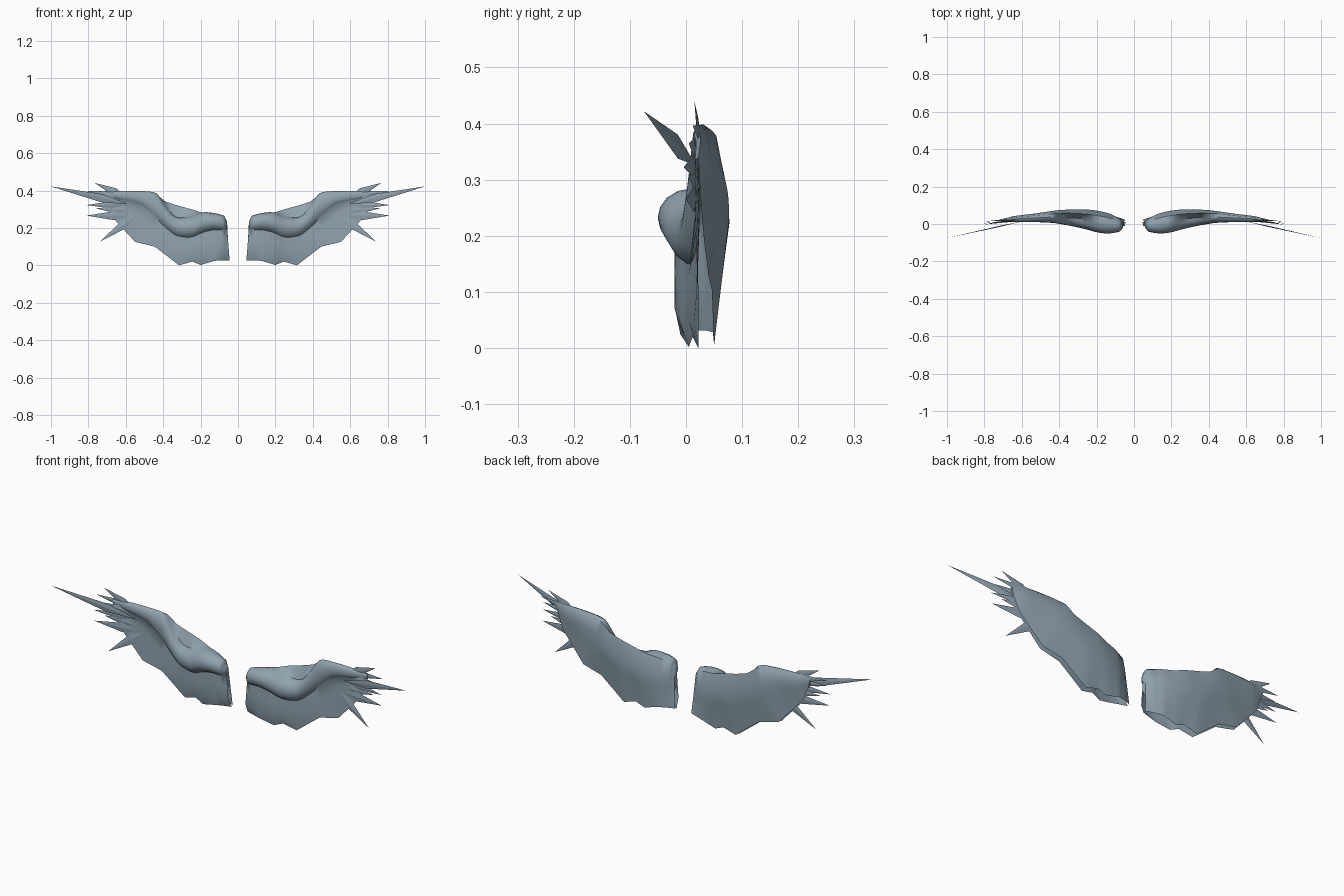
import bpy, bmesh, math
from mathutils import Vector

if "Cube" in bpy.data.objects:
    bpy.data.objects.remove(bpy.data.objects["Cube"])

mat = bpy.data.materials.new("slate blue grey")
mat.diffuse_color = (0.28, 0.365, 0.43, 1)
mat.use_nodes = True
mat.node_tree.nodes["Principled BSDF"].inputs["Base Color"].default_value = mat.diffuse_color


def make(name, bm, smooth):
    me = bpy.data.meshes.new(name)
    bmesh.ops.recalc_face_normals(bm, faces=bm.faces)
    bm.to_mesh(me)
    bm.free()
    ob = bpy.data.objects.new(name, me)
    bpy.context.collection.objects.link(ob)
    me.materials.append(mat)
    # the left side is a mirror image
    mod = ob.modifiers.new("mirror", 'MIRROR')
    mod.use_mirror_merge = False
    if smooth:
        bpy.ops.object.select_all(action='DESELECT')
        ob.select_set(True)
        bpy.context.view_layer.objects.active = ob
        bpy.ops.object.shade_smooth_by_angle(angle=math.radians(45))
    return ob


# Stations from root to tip: arm x, arm top z, arm low z, front y, back y,
# back panel top z, hem x, hem z, front hem y, back hem y
stations = [
    (.058, .235, .195, -.018, .012, .225, .045, .027, .012, .022),
    (.075, .265, .185, -.040, .030, .255, .085, .027, .000, .036),
    (.130, .280, .185, -.050, .055, .270, .125, .024, -.010, .048),
    (.190, .283, .170, -.046, .070, .280, .200, .002, .005, .050),
    (.250, .262, .145, -.030, .077, .300, .245, .020, .012, .050),
    (.330, .258, .155, -.012, .077, .322, .315, .000, .022, .050),
    (.385, .315, .195, -.002, .075, .340, .445, .100, .022, .046),
    (.435, .385, .245, .006, .068, .378, .550, .125, .020, .040),
    (.520, .397, .320, .010, .056, .388, .610, .190, .018, .032),
    (.640, .398, .350, .012, .042, .388, .675, .262, .016, .026),
    (.715, .393, .368, .015, .026, .385, .705, .335, .016, .022),
]


def catmull(a, b, c, d, t):
    return .5 * (2*b + (c-a)*t + (2*a-5*b+4*c-d)*t*t + (3*b-a-3*c+d)*t**3)


# Smooth the arm between stations, keep the hem straight-edged
rows = []
n = len(stations)
for i in range(n - 1):
    q = [stations[max(0, min(n - 1, i + k))] for k in (-1, 0, 1, 2)]
    for s in range(4):
        t = s / 4
        rows.append([catmull(q[0][k], q[1][k], q[2][k], q[3][k], t) if k in (1, 2, 3, 4)
                     else q[1][k] * (1 - t) + q[2][k] * t for k in range(10)])
rows.append(list(stations[-1]))

# Wing body: front feather sheet, rounded arm and back feather sheet in one loft
bm = bmesh.new()
loft = []
for x, zt, za, yf, yb, zp, hx, hz, hf, hb in rows:
    yc, ry = (yf + yb) / 2, (yb - yf) / 2
    zc, rz = (zt + za) / 2, (zt - za) / 2
    arc = [Vector((x, yc - ry * math.cos(math.radians(a)), zc + rz * math.sin(math.radians(a))))
           for a in (-65, -45, -22, 0, 22, 45, 68, 90)]
    low = arc[0]
    front = [Vector((hx, hf, hz)),
             Vector((hx, min(hf, low.y), hz)).lerp(low, .28), low.lerp(Vector((hx, low.y, hz)), .3)]
    hem = Vector((hx, hb, hz + .004))
    top = Vector((x, yc + ry * .55, zp))
    bulge = Vector((x * .9 + hx * .1, yb, zp * .72 + hz * .28))
    back = [top, bulge, bulge.lerp(hem, .35), bulge.lerp(hem, .7) , hem]
    loft.append([bm.verts.new(p) for p in front + arc + back])
for a, b in zip(loft, loft[1:]):
    for k in range(len(a) - 1):
        bm.faces.new((a[k], a[k+1], b[k+1], b[k]))
# close the tip and the upper part of the root
bm.faces.new(loft[-1])
bm.faces.new(loft[0][2:-2])
make("wing", bm, True)

# Pointed feathers at the wing tip: base x,y,z / tip x,y,z / half width
feathers = [
    ((.58, .018, .325), (1.0, -.075, .422), .022),
    ((.60, .025, .365), (.765, .015, .440), .022),
    ((.62, .030, .375), (.81, .012, .396), .016),
    ((.62, .020, .350), (.80, .005, .365), .018),
    ((.60, .022, .325), (.81, -.004, .322), .020),
    ((.58, .025, .290), (.76, .005, .305), .020),
    ((.58, .022, .265), (.81, .000, .266), .024),
    ((.54, .024, .270), (.735, .005, .128), .024),
]
bm = bmesh.new()
for base, tip, w in feathers:
    base, tip = Vector(base), Vector(tip)
    d = (tip - base).normalized()
    side = d.cross(Vector((0, 1, 0))).normalized() * w
    up = side.cross(d).normalized() * .003
    mid = base.lerp(tip, .35)
    b, t = bm.verts.new(base), bm.verts.new(tip)
    ring = [bm.verts.new(mid + o) for o in (side, up, -side, -up)]
    for k in range(4):
        bm.faces.new((b, ring[k], ring[(k+1) % 4]))
        bm.faces.new((t, ring[(k+1) % 4], ring[k]))
make("tip_feathers", bm, False)
